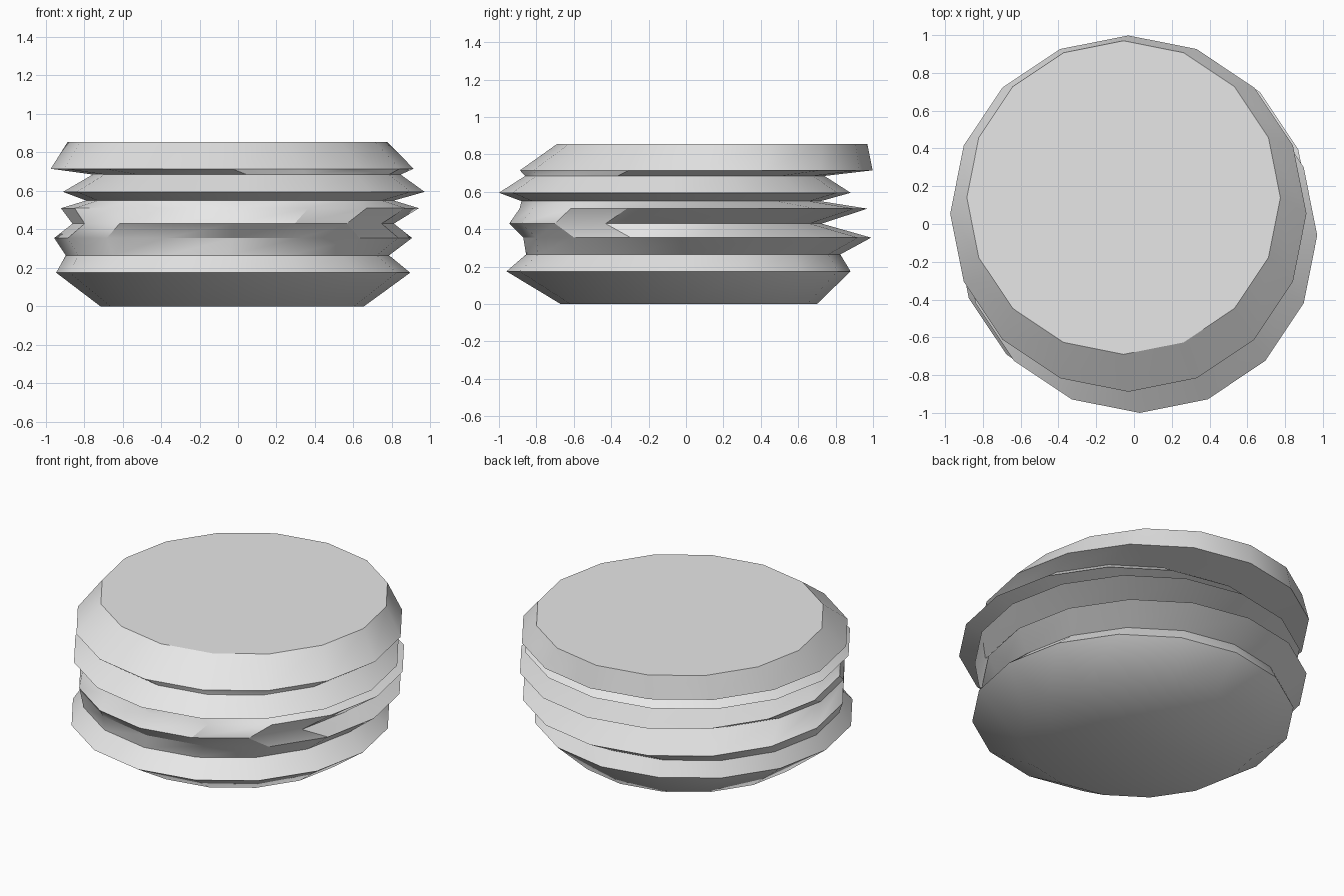
import bpy
import bmesh
from math import cos, sin, pi, radians

cube = bpy.data.objects.get("Cube")
if cube:
    bpy.data.objects.remove(cube, do_unlink=True)

SIDES = 16

# Rings from bottom to top: height, radius, centre x, centre y
RINGS = [
    (0.00, 0.685, -0.03, 0.015),
    (0.175, 0.92, -0.025, -0.04),
    (0.265, 0.84, -0.055, -0.015),
    (0.355, 0.93, -0.025, 0.06),
    (0.43, 0.835, -0.025, -0.11),
    (0.51, 0.93, 0.01, 0.04),
    (0.55, 0.80, 0.01, -0.08),
    (0.595, 0.94, 0.03, -0.06),
    (0.685, 0.80, 0.045, -0.06),
    (0.715, 0.943, -0.03, 0.055),
    (0.855, 0.83, -0.055, 0.14),
]

# Plain grey material
grey = bpy.data.materials.new("light_grey")
grey.use_nodes = True
colour = (0.8, 0.8, 0.8, 1)
grey.diffuse_color = colour
grey.node_tree.nodes["Principled BSDF"].inputs["Base Color"].default_value = colour

# Ridged stack lofted through the shifted rings
bm = bmesh.new()
loops = []
for z, r, cx, cy in RINGS:
    angles = [2 * pi * i / SIDES for i in range(SIDES)]
    loops.append([bm.verts.new((cx + r * cos(a), cy + r * sin(a), z)) for a in angles])
for low, high in zip(loops, loops[1:]):
    for i in range(SIDES):
        j = (i + 1) % SIDES
        bm.faces.new((low[i], low[j], high[j], high[i]))
base = bm.faces.new(loops[0][::-1])
bm.faces.new(loops[-1])
bm.normal_update()

# Ridges stay crisp, the base edge is soft
for face in bm.faces:
    face.smooth = True
for edge in bm.edges:
    edge.smooth = edge in base.edges[:] or edge.calc_face_angle() < radians(30)

mesh = bpy.data.meshes.new("ridged_stack")
bm.to_mesh(mesh)
bm.free()
mesh.materials.append(grey)
stack = bpy.data.objects.new("ridged_stack", mesh)
bpy.context.collection.objects.link(stack)
